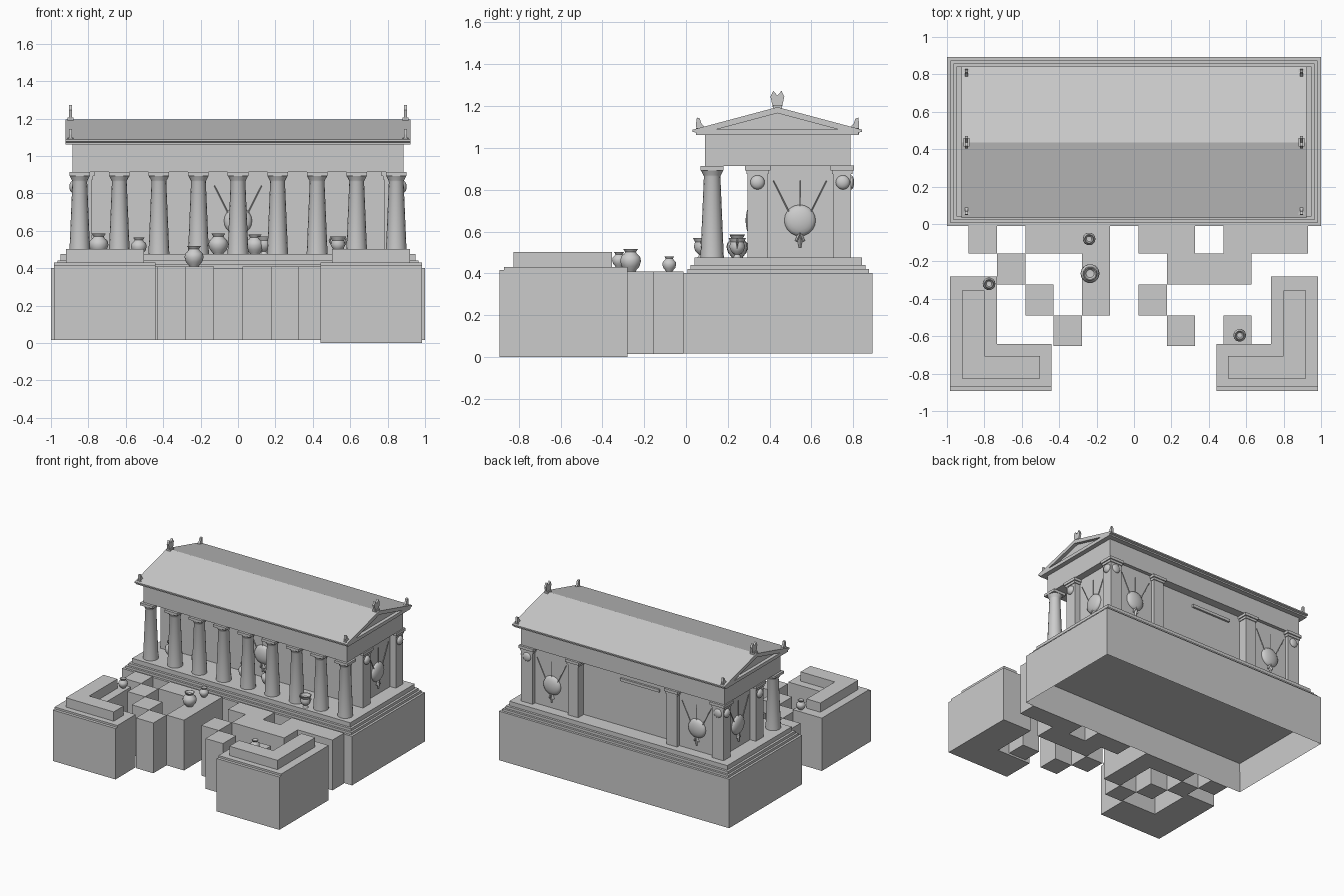
import bpy, bmesh, math
from mathutils import Vector, Matrix

if "Cube" in bpy.data.objects:
    bpy.data.objects.remove(bpy.data.objects["Cube"])


def finish(name, bm, smooth=None):
    bmesh.ops.recalc_face_normals(bm, faces=bm.faces)
    me = bpy.data.meshes.new(name)
    bm.to_mesh(me)
    bm.free()
    ob = bpy.data.objects.new(name, me)
    bpy.context.collection.objects.link(ob)
    if smooth:
        bpy.ops.object.select_all(action='DESELECT')
        ob.select_set(True)
        bpy.context.view_layer.objects.active = ob
        bpy.ops.object.shade_smooth_by_angle(angle=math.radians(smooth))
    return ob


def box(name, x0, x1, y0, y1, z0, z1):
    bm = bmesh.new()
    m = Matrix.Translation(((x0 + x1) / 2, (y0 + y1) / 2, (z0 + z1) / 2)) @ \
        Matrix.Diagonal((x1 - x0, y1 - y0, z1 - z0, 1))
    bmesh.ops.create_cube(bm, size=1, matrix=m)
    return finish(name, bm)


def prism(name, pts, vec):
    """Extrude a flat outline of 3D points along vec."""
    bm = bmesh.new()
    f = bm.faces.new([bm.verts.new(p) for p in pts])
    new = bmesh.ops.extrude_face_region(bm, geom=[f], use_keep_orig=True)['geom']
    bmesh.ops.translate(bm, vec=vec, verts=[v for v in new if isinstance(v, bmesh.types.BMVert)])
    return finish(name, bm)


def lathe(name, prof, loc, seg=16, scale=1, smooth=40):
    bm = bmesh.new()
    vs = [bm.verts.new((r * scale, 0, z * scale)) for r, z in prof]
    es = [bm.edges.new(p) for p in zip(vs, vs[1:])]
    bmesh.ops.spin(bm, geom=vs + es, cent=(0, 0, 0), axis=(0, 0, 1), angle=2 * math.pi, steps=seg)
    bmesh.ops.remove_doubles(bm, verts=bm.verts, dist=1e-4)
    bmesh.ops.translate(bm, vec=loc, verts=bm.verts)
    return finish(name, bm, smooth)


def rod(name, a, b, r, sides=6):
    a, b = Vector(a), Vector(b)
    d = b - a
    m = Matrix.Translation((a + b) / 2) @ d.to_track_quat('Z', 'Y').to_matrix().to_4x4()
    bm = bmesh.new()
    bmesh.ops.create_cone(bm, cap_ends=True, segments=sides, radius1=r, radius2=r * 0.6, depth=d.length, matrix=m)
    return finish(name, bm, 40)


def dome(name, loc, normal, r, depth):
    m = Matrix.Translation(loc) @ Vector(normal).to_track_quat('Z', 'Y').to_matrix().to_4x4() @ \
        Matrix.Diagonal((r, r, depth, 1))
    bm = bmesh.new()
    bmesh.ops.create_uvsphere(bm, u_segments=20, v_segments=10, radius=1, matrix=m)
    return finish(name, bm, 50)


# Podium with a recessed underside
PY0, PY1 = -0.012, 0.893
podium = box("podium", -1, 1, PY0, PY1, 0.017, 0.402)
bm = bmesh.new()
bm.from_mesh(podium.data)
low = [f for f in bm.faces if f.normal.z < -0.5]
bmesh.ops.inset_region(bm, faces=low, thickness=0.002)
bmesh.ops.translate(bm, vec=(0, 0, 0.235), verts=low[0].verts)
bm.to_mesh(podium.data)
bm.free()
for i, (d, z0, z1) in enumerate([(0.018, 0.402, 0.42), (0.034, 0.42, 0.44), (0.052, 0.44, 0.475)]):
    box(f"temple_step_{i}", -1 + d, 1 - d, PY0 + d, PY1 - d, z0, z1)

# Broken paving blocks in a cell grid
ROWS = [[0, 2, 3, 4, 6, 7, 9, 10, 11], [1, 4, 7, 8, 9], [2, 4, 6], [3, 7, 9]]
ROWY = [-0.012, -0.157, -0.324, -0.489, -0.653]
for j, row in enumerate(ROWS):
    for i in row:
        x = -0.884 + 0.1513 * i
        box("paving_block", x, x + 0.1513, ROWY[j + 1], ROWY[j], 0.015, 0.41)


# L-shaped corner blocks with kerbs
def ell(name, s, xo, xi, xe, y0, ym, y1, z0, z1):
    pts = [(xo, y0), (xe, y0), (xe, ym), (xi, ym), (xi, y1), (xo, y1)]
    prism(name, [(s * x, y, z0) for x, y in pts], (0, 0, z1 - z0))


for s in (-1, 1):
    ell("corner_block", s, 0.985, 0.733, 0.44, -0.893, -0.642, -0.28, 0.015 if s < 0 else 0, 0.415)
    ell("corner_slab", s, 0.985, 0.733, 0.44, -0.87, -0.642, -0.28, 0.415, 0.43)
    ell("corner_kerb", s, 0.92, 0.80, 0.503, -0.825, -0.705, -0.355, 0.43, 0.503)

# Front colonnade
COL = [(0, 0), (0.056, 0), (0.0395, 0.388), (0.042, 0.395), (0.054, 0.418), (0, 0.418)]
for i in range(9):
    x = -0.846 + 0.2115 * i
    lathe("column", COL, (x, 0.125, 0.475), 16)
    box("column_abacus", x - 0.055, x + 0.055, 0.07, 0.18, 0.893, 0.913)

# Cella: main room and back bays
box("cella", -0.83, 0.83, 0.315, 0.72, 0.475, 0.915)
for s in (-1, 1):
    box("back_bay_wall", min(s * 0.43, s * 0.83), max(s * 0.43, s * 0.83), 0.72, 0.76, 0.475, 0.915)
box("back_lintel", -0.28, 0.06, 0.71, 0.735, 0.83, 0.852)


# Pilasters with capitals and bosses
def pilaster(x, y, wx, wy):
    box("pilaster", x - wx, x + wx, y - wy, y + wy, 0.475, 0.88)
    box("pilaster_neck", x - wx - 0.006, x + wx + 0.006, y - wy - 0.006, y + wy + 0.006, 0.875, 0.893)
    box("pilaster_capital", x - wx - 0.014, x + wx + 0.014, y - wy - 0.014, y + wy + 0.014, 0.893, 0.915)


for s in (-1, 1):
    pilaster(s * 0.83, 0.342, 0.05, 0.047)
    pilaster(s * 0.83, 0.747, 0.05, 0.043)
    pilaster(s * 0.43, 0.747, 0.045, 0.043)
    for y in (0.342, 0.75):
        dome("pilaster_boss", (s * 0.88, y, 0.835), (s, 0, 0), 0.034, 0.022)
    dome("pilaster_boss", (s * 0.83, 0.79, 0.835), (0, 1, 0), 0.034, 0.014)


# Shield trophies with three fanned spears
def trophy(loc, normal):
    p, n = Vector(loc), Vector(normal)
    u = n.cross(Vector((0, 0, 1)))
    dome("shield", p, n, 0.075, 0.03)
    for k in (-1, 0, 1):
        top = p + n * 0.008 + u * k * 0.127 + Vector((0, 0, 0.19))
        tip = p + n * 0.008 - u * k * 0.018 + Vector((0, 0, -0.10 - 0.03 * (k == 0)))
        rod("spear", tip, top, 0.004)
        d = (top - tip).normalized()
        rod("spear_head", tip + d * 0.045, tip, 0.011, 4)


trophy((0.0, 0.315, 0.653), (0, -1, 0))
for s in (-1, 1):
    trophy((s * 0.83, 0.545, 0.653), (s, 0, 0))
    trophy((s * 0.63, 0.76, 0.653), (0, 1, 0))

# Entablature and gabled roof
box("entablature", -0.885, 0.885, 0.09, 0.787, 0.913, 1.062)
ROOF = [(0.048, 1.062), (0.826, 1.062), (0.826, 1.073), (0.842, 1.077), (0.842, 1.087),
        (0.437, 1.195), (0.032, 1.087), (0.032, 1.077), (0.048, 1.073)]
roof = prism("roof", [(-0.922, y, z) for y, z in ROOF], (1.844, 0, 0))
TRI = [(0.145, 1.088), (0.729, 1.088), (0.437, 1.166)]
for s in (-1, 1):
    cut = prism("pediment_cutter", [(s * 0.895, y, z) for y, z in TRI], (s * 0.1, 0, 0))
    cut.hide_render = True
    cut.hide_viewport = True
    cut.display_type = 'WIRE'
    mod = roof.modifiers.new("pediment_recess", 'BOOLEAN')
    mod.operation = 'DIFFERENCE'
    mod.object = cut


# Roof ornaments
def ornament(name, x, y, z, outline):
    prism(name, [(x - 0.008, y + a, z + b) for a, b in outline], (0.016, 0, 0))
    box(name + "_base", x - 0.016, x + 0.016, y - 0.022, y + 0.022, z - 0.022, z + 0.01)


CROWN = [(-0.022, 0), (0.022, 0), (0.033, 0.05), (0.02, 0.078), (0, 0.055), (-0.02, 0.078), (-0.033, 0.05)]
LEAF = [(-0.02, 0), (0.018, 0), (0.02, 0.015), (0.004, 0.03), (-0.004, 0.055), (-0.018, 0.06), (-0.022, 0.03)]
for s in (-1, 1):
    ornament("ridge_crown", s * 0.895, 0.437, 1.195, CROWN)
    ornament("eave_leaf", s * 0.895, 0.806, 1.085, [(-a, b) for a, b in LEAF][::-1])
    ornament("eave_leaf", s * 0.895, 0.07, 1.085, LEAF)

# Pottery: round jars and handled vases
JAR = [(0, 0), (0.5, 0), (0.55, 0.1), (0.85, 0.45), (1, 0.95), (0.92, 1.35), (0.6, 1.65), (0.52, 1.8),
       (0.72, 2.1), (0.62, 2.1), (0.42, 1.8), (0, 1.75)]
for x, y, z, r in [(-0.235, -0.265, 0.41, 0.051), (-0.24, -0.08, 0.41, 0.034), (-0.775, -0.32, 0.43, 0.034),
                   (0.565, -0.595, 0.41, 0.034), (-0.745, 0.245, 0.475, 0.052), (-0.53, 0.245, 0.475, 0.042),
                   (-0.105, 0.245, 0.475, 0.053), (0.09, 0.245, 0.475, 0.05)]:
    lathe("jar", JAR, (x, y, z), 14, r)
VASE = [(0, 0), (0.5, 0), (0.3, 0.35), (0.75, 0.75), (0.95, 1.3), (0.8, 1.8), (1.05, 2.3), (0.9, 2.3),
        (0.65, 1.8), (0, 1.6)]
for x, y in [(0.535, 0.075), (0.14, 0.245)]:
    lathe("vase", VASE, (x, y, 0.475), 14, 0.041)
    for s in (-1, 1):
        rod("vase_handle", (x + s * 0.03, y, 0.52), (x + s * 0.047, y, 0.545), 0.006)
        rod("vase_handle", (x + s * 0.047, y, 0.545), (x + s * 0.036, y, 0.566), 0.006)
